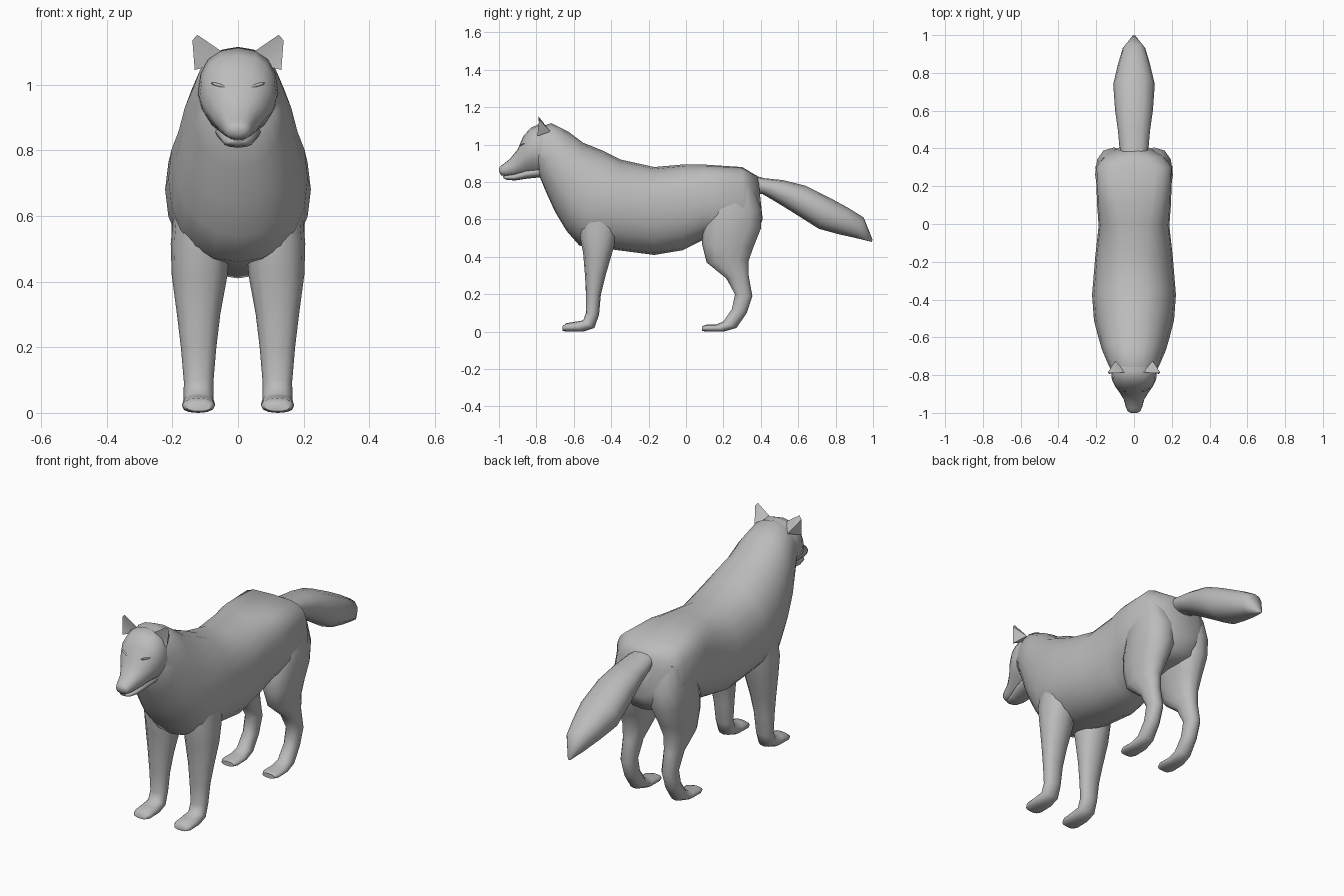
import bpy, bmesh, math

FUR = bpy.data.materials.new("grey fur")
FUR.diffuse_color = (0.5, 0.5, 0.5, 1)


def finish(bm, name, angle=60):
    """Turn a bmesh into a smooth shaded grey object."""
    bmesh.ops.recalc_face_normals(bm, faces=bm.faces)
    me = bpy.data.meshes.new(name)
    bm.to_mesh(me)
    bm.free()
    me.materials.append(FUR)
    ob = bpy.data.objects.new(name, me)
    bpy.context.collection.objects.link(ob)
    bpy.ops.object.select_all(action='DESELECT')
    ob.select_set(True)
    bpy.context.view_layer.objects.active = ob
    bpy.ops.object.shade_smooth_by_angle(angle=math.radians(angle))
    return ob


def spow(v, e):
    return math.copysign(abs(v) ** (2 / e), v)


def loft(name, rings, cx=0, side=1, n=16):
    """Skin rings (yA, zA, yB, zB, half width[, upper exp, lower exp[, x]])."""
    bm = bmesh.new()
    loops = []
    for ya, za, yb, zb, w, *opt in rings:
        up = opt[0] if opt else 2.2
        low = opt[1] if opt else 2.2
        x0 = opt[2] if len(opt) > 2 else cx
        loop = []
        for i in range(n):
            t = 2 * math.pi * i / n
            c, s = math.cos(t), math.sin(t)
            e = up if s > 0 else low
            k = 0.5 + 0.5 * spow(s, e)
            x = x0 + w * spow(c, e)
            loop.append(bm.verts.new((side * x, yb + (ya - yb) * k, zb + (za - zb) * k)))
        loops.append(loop)
    for a, b in zip(loops, loops[1:]):
        for i in range(n):
            j = (i + 1) % n
            bm.faces.new((a[i], a[j], b[j], b[i]))
    bm.faces.new(loops[0])
    bm.faces.new(loops[-1])
    return finish(bm, name)


# torso with neck ruff, chest, belly and boxy rump
loft("torso", [
    (-.795, 1.09, -.785, .835, .115),
    (-.72, 1.115, -.75, .75, .14),
    (-.63, 1.07, -.70, .64, .17),
    (-.55, 1.01, -.64, .54, .19),
    (-.45, .97, -.57, .46, .212),
    (-.35, .92, -.40, .44, .222),
    (-.17, .88, -.17, .41, .205),
    (0, .895, -.02, .435, .187, 2.6, 2.2),
    (.10, .893, .09, .49, .195, 3.2, 2.2),
    (.30, .88, .31, .50, .203, 4, 2.2),
    (.35, .85, .375, .52, .165, 3, 2.2),
    (.385, .83, .41, .60, .09)], n=20)

# head and upper muzzle
loft("head", [
    (-.70, 1.08, -.70, .85, .10),
    (-.78, 1.112, -.77, .83, .122, 2.4, 1.7),
    (-.83, 1.09, -.82, .83, .117, 2.4, 1.6),
    (-.87, 1.045, -.85, .83, .10, 2.3, 1.6),
    (-.90, .975, -.885, .833, .076, 2.3, 1.9),
    (-.94, .925, -.92, .832, .054, 2.3, 2.2),
    (-.975, .897, -.965, .832, .043, 2.3, 2.3),
    (-.993, .884, -.988, .835, .034),
    (-1.0, .873, -.998, .852, .02)])

# lower jaw
loft("jaw", [
    (-.78, .89, -.78, .825, .07),
    (-.86, .87, -.85, .818, .06),
    (-.92, .845, -.915, .808, .046),
    (-.965, .835, -.96, .812, .032),
    (-.978, .832, -.976, .82, .018)], n=12)

# bushy tail with a blunt tip
loft("tail", [
    (.33, .845, .36, .74, .06),
    (.42, .82, .41, .735, .078),
    (.52, .81, .47, .70, .085),
    (.64, .78, .56, .645, .10),
    (.77, .715, .71, .55, .11),
    (.87, .66, .82, .52, .085),
    (.95, .61, .91, .50, .06),
    (.998, .49, .992, .48, .008)], n=12)

FRONT_LEG = [
    (-.56, .68, -.34, .68, .07, 2.2, 2.2, .12),
    (-.57, .52, -.37, .51, .09, 2.2, 2.2, .115),
    (-.55, .42, -.395, .42, .085, 2.2, 2.2, .117),
    (-.54, .30, -.43, .30, .066),
    (-.535, .20, -.455, .20, .054),
    (-.535, .10, -.465, .09, .045),
    (-.55, .06, -.49, .02, .046),
    (-.60, .052, -.55, 0, .05),
    (-.64, .045, -.64, 0, .05),
    (-.66, .03, -.66, .005, .038)]

HIND_LEG = [
    (.20, .78, .36, .78, .06, 2.2, 2.2, .13),
    (.12, .65, .405, .65, .10, 2.4, 2.4, .106),
    (.09, .55, .40, .55, .092, 2.4, 2.4, .11),
    (.085, .47, .36, .45, .077, 2.2, 2.2, .117),
    (.11, .37, .335, .38, .06),
    (.215, .285, .335, .30, .045),
    (.262, .20, .355, .19, .04),
    (.245, .12, .325, .10, .038),
    (.20, .055, .27, .02, .04),
    (.16, .037, .20, 0, .046),
    (.11, .037, .11, 0, .048),
    (.085, .028, .085, .004, .036)]

for side, label in ((1, "left"), (-1, "right")):
    loft(label + "_front_leg", FRONT_LEG, .12, side, 12)
    loft(label + "_hind_leg", HIND_LEG, .122, side, 12)

    # cupped ear: outer base, back, inner base, hollow, upper edge, tip
    bm = bmesh.new()
    o, b, i, f, m, t = [bm.verts.new((side * x, y, z)) for x, y, z in (
        (.132, -.795, 1.045), (.098, -.725, 1.07), (.048, -.785, 1.10),
        (.092, -.775, 1.055), (.139, -.785, 1.135), (.124, -.79, 1.152))]
    for face in ((o, b, m), (b, t, m), (b, i, t), (i, f, t), (f, m, t), (f, o, m), (o, f, i, b)):
        bm.faces.new(face)
    finish(bm, label + "_ear", 50)

    # almond eye with a slanted brow lid
    for part, z, size in (("eye", .985, (.018, .012, .009)), ("brow", .998, (.026, .012, .006))):
        bm = bmesh.new()
        bmesh.ops.create_uvsphere(bm, u_segments=10, v_segments=6, radius=1)
        for v in bm.verts:
            x, y, h = v.co
            v.co = (side * (.058 + x * size[0]), -.874 + y * size[1] + x * .008,
                    z + h * size[2] + x * .007)
        finish(bm, label + "_" + part)
